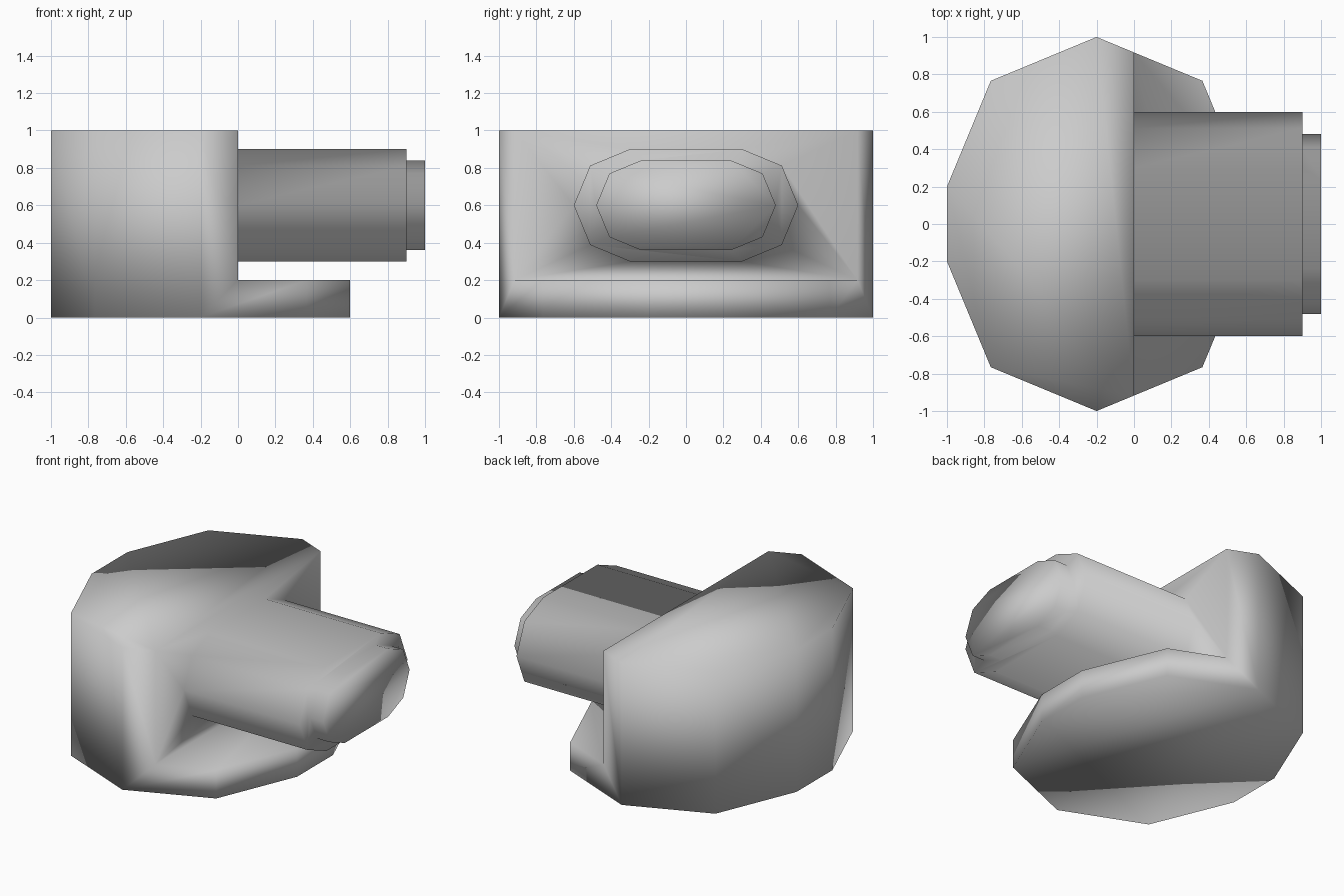
import bpy
import bmesh
from math import cos, sin, pi
from mathutils import Vector

old = bpy.data.objects.get("Cube")
if old:
    bpy.data.objects.remove(old, do_unlink=True)

grey = bpy.data.materials.new("plain grey")
grey.use_nodes = True
colour = (0.6, 0.6, 0.6, 1)
grey.diffuse_color = colour
grey.node_tree.nodes["Principled BSDF"].inputs["Base Color"].default_value = colour


def add_object(name, bm):
    bmesh.ops.recalc_face_normals(bm, faces=bm.faces[:])
    mesh = bpy.data.meshes.new(name)
    bm.to_mesh(mesh)
    bm.free()
    mesh.materials.append(grey)
    obj = bpy.data.objects.new(name, mesh)
    bpy.context.collection.objects.link(obj)
    return obj


def stadium(radius, half_gap):
    """Two coarse half circles, pulled apart along the first axis."""
    points = []
    for side in (0, 1):
        shift = half_gap if side == 0 else -half_gap
        for i in range(5):
            a = -pi / 2 + side * pi + i * pi / 4
            points.append((shift + radius * cos(a), radius * sin(a)))
    return points


def prism(name, points, offset):
    bm = bmesh.new()
    face = bm.faces.new([bm.verts.new(p) for p in points])
    grown = bmesh.ops.extrude_face_region(bm, geom=[face])["geom"]
    bmesh.ops.translate(bm, vec=Vector(offset),
                        verts=[g for g in grown if isinstance(g, bmesh.types.BMVert)])
    return add_object(name, bm)


def combine(target, other, operation):
    mod = target.modifiers.new(operation.lower(), 'BOOLEAN')
    mod.operation = operation
    mod.solver = 'EXACT'
    mod.object = other
    bpy.context.view_layer.objects.active = target
    bpy.ops.object.modifier_apply(modifier=mod.name)
    bpy.data.objects.remove(other, do_unlink=True)


# Tall rounded body, standing on its foot
body = prism("body", [(b - 0.2, a, 0) for a, b in stadium(0.8, 0.2)], (0, 0, 1))

# Cut away the upper front half, leaving the low foot plate
bm = bmesh.new()
bmesh.ops.create_cube(bm, size=2)
bmesh.ops.scale(bm, vec=(0.5, 1.5, 0.5), verts=bm.verts)
bmesh.ops.translate(bm, vec=(0.5, 0, 0.7), verts=bm.verts)
combine(body, add_object("step_cutter", bm), 'DIFFERENCE')

# Barrel reaching out of the wall, and the smaller tip at its end
for name, size, start, end in (("barrel", 0.3, -0.2, 0.9), ("tip", 0.24, 0.7, 1.0)):
    outline = [(start, a, 0.6 + b) for a, b in stadium(size, size)]
    combine(body, prism(name, outline, (end - start, 0, 0)), 'UNION')

# Soft shading over the whole joined surface
for poly in body.data.polygons:
    poly.use_smooth = True
    poly.material_index = 0
